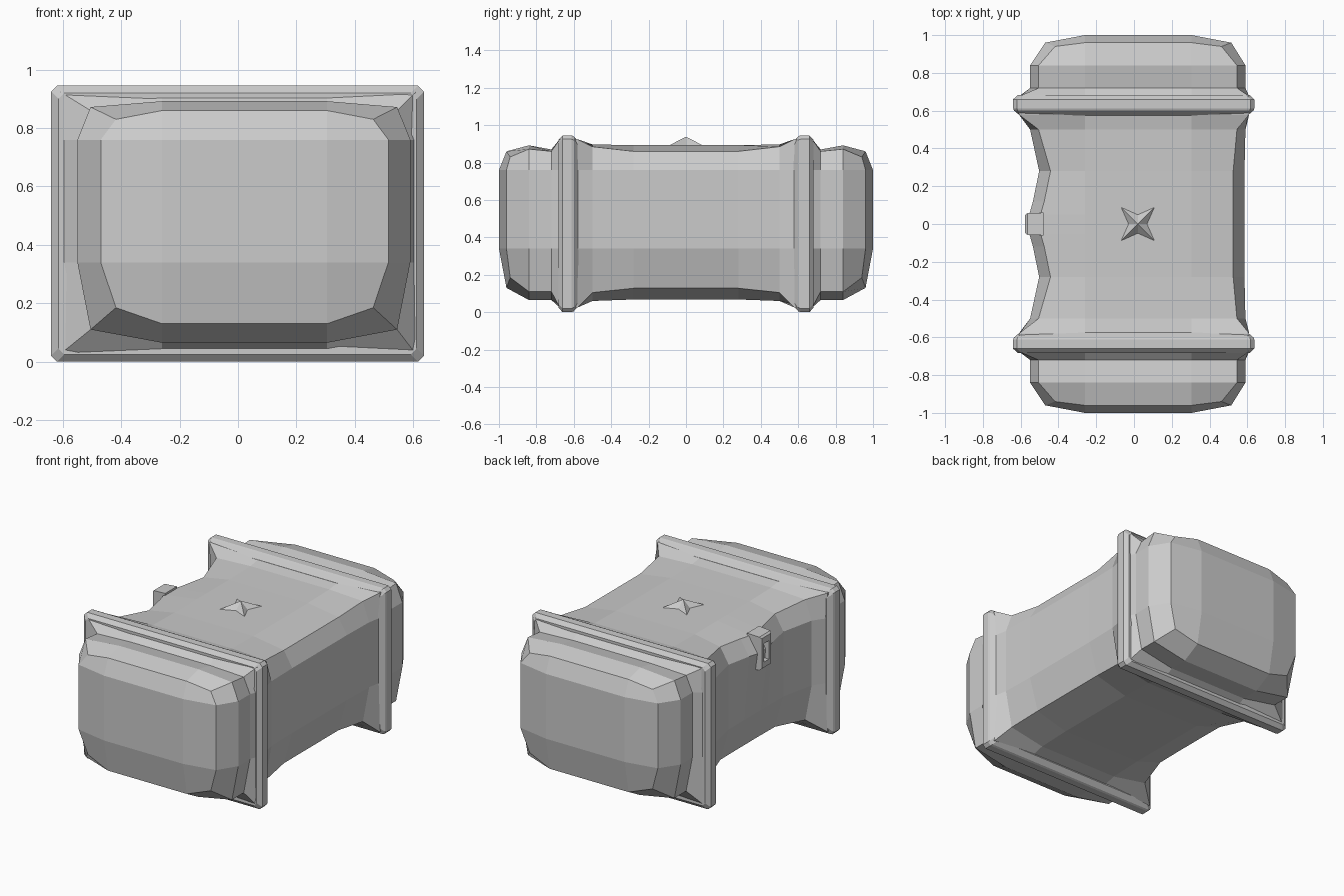
import bpy, bmesh

if "Cube" in bpy.data.objects:
    bpy.data.objects.remove(bpy.data.objects["Cube"])


def make_object(name, bm):
    bmesh.ops.recalc_face_normals(bm, faces=bm.faces)
    mesh = bpy.data.meshes.new(name)
    bm.to_mesh(mesh)
    bm.free()
    obj = bpy.data.objects.new(name, mesh)
    bpy.context.collection.objects.link(obj)
    return obj


def bridge(bm, a, b):
    for i in range(len(a)):
        j = (i + 1) % len(a)
        bm.faces.new((a[i], a[j], b[j], b[i]))


# Inner grid lines shared by every cross-section of the body
XL, XR, ZL, ZH = -0.26, 0.305, 0.34, 0.76


def ring(bm, y, left, right, bottom, top, cx, cb, ct, bulge=0.0, ccorner=0.0):
    """Twelve-point rounded rectangle; cx, cb, ct inset its corner points."""
    lu = left - bulge
    pts = [(right, ZL), (right, ZH), (right - cx, top - ct), (XR, top),
           (XL, top), (lu + cx, top - ct), (lu, ZH), (left, ZL),
           (left + cx, bottom + cb), (XL, bottom), (XR, bottom), (right - cx, bottom + cb)]
    sign = 1 if y > 0 else -1
    return [bm.verts.new((x, y - (sign * ccorner if i % 3 == 2 else 0), z))
            for i, (x, z) in enumerate(pts)]


# Body: half profile from the rounded end to the waist, mirrored along y
half = [
    (0.96, -0.47, 0.515, 0.13, 0.86, 0.052, 0.055, 0.03, 0, 0.02),
    (0.84, -0.55, 0.59, 0.065, 0.892, 0.045, 0.045, 0.02),
    (0.72, -0.55, 0.59, 0.065, 0.87, 0.045, 0.045, 0.01),
    (0.675, -0.605, 0.605, 0.04, 0.91, -0.005, -0.015, -0.015),
    (0.58, -0.605, 0.605, 0.04, 0.91, -0.005, -0.015, -0.015),
    (0.50, -0.55, 0.59, 0.06, 0.897, 0.045, 0.045, 0.012),
    (0.28, -0.502, 0.585, 0.068, 0.893, 0.06, 0.06, 0.033),
    (0.12, -0.50, 0.585, 0.068, 0.893, 0.06, 0.06, 0.033, 0.035),
    (0.05, -0.50, 0.585, 0.068, 0.893, 0.06, 0.06, 0.033, 0.055),
]
bm = bmesh.new()
rows = half + [(-r[0],) + r[1:] for r in reversed(half)]
rings = [ring(bm, *r) for r in rows]
for a, b in zip(rings, rings[1:]):
    bridge(bm, a, b)
for r, y in ((rings[0], 1.0), (rings[-1], -1.0)):
    quad = [bm.verts.new((x, y, z)) for x, z in ((XR, ZL), (XR, ZH), (XL, ZH), (XL, ZL))]
    bm.faces.new(quad)
    for k in range(4):
        n = (k + 1) % 4
        i = 3 * k
        bm.faces.new((r[i], r[i + 1], quad[n], quad[k]))
        bm.faces.new((r[i + 1], r[i + 2], r[(i + 3) % 12], quad[n]))
make_object("container_body", bm)


# Two rectangular bands with bevelled rims
def band(name, side):
    bm = bmesh.new()
    loops = []
    for y, d in ((0.575, 0.035), (0.60, 0.005), (0.612, 0), (0.66, 0), (0.683, 0.025)):
        l, r, b, t, c = -0.64 + d, 0.637 - d, d, 0.945 - d, 0.02
        pts = [(r, b + c), (r, t - c), (r - c, t), (l + c, t),
               (l, t - c), (l, b + c), (l + c, b), (r - c, b)]
        loops.append([bm.verts.new((x, side * y, z)) for x, z in pts])
    for a, b in zip(loops, loops[1:]):
        bridge(bm, a, b)
    bm.faces.new(loops[0])
    bm.faces.new(loops[-1])
    make_object(name, bm)


band("back_band", 1)
band("front_band", -1)

# Four-pointed peak on the lid
bm = bmesh.new()
apex = bm.verts.new((0.02, 0, 0.938))
star = [bm.verts.new((0.02 + x, y, 0.892)) for x, y in
        ((0.09, 0.09), (0, 0.05), (-0.09, 0.09), (-0.05, 0),
         (-0.09, -0.09), (0, -0.05), (0.09, -0.09), (0.05, 0))]
for i in range(8):
    bm.faces.new((apex, star[i], star[(i + 1) % 8]))
make_object("lid_peak", bm)

# Latch plate with a recessed slot on the left side
bm = bmesh.new()
outline = []
for x, hy, z0, z1 in ((-0.48, 0.06, 0.65, 0.875), (-0.565, 0.057, 0.655, 0.87),
                      (-0.577, 0.048, 0.665, 0.86), (-0.577, 0.024, 0.70, 0.82),
                      (-0.535, 0.024, 0.70, 0.82)):
    outline.append([bm.verts.new((x, y, z)) for y, z in
                    ((-hy, z0), (hy, z0), (hy, z1), (-hy, z1))])
for a, b in zip(outline, outline[1:]):
    bridge(bm, a, b)
bm.faces.new(outline[0])
bm.faces.new(outline[-1])
make_object("latch_plate", bm)
